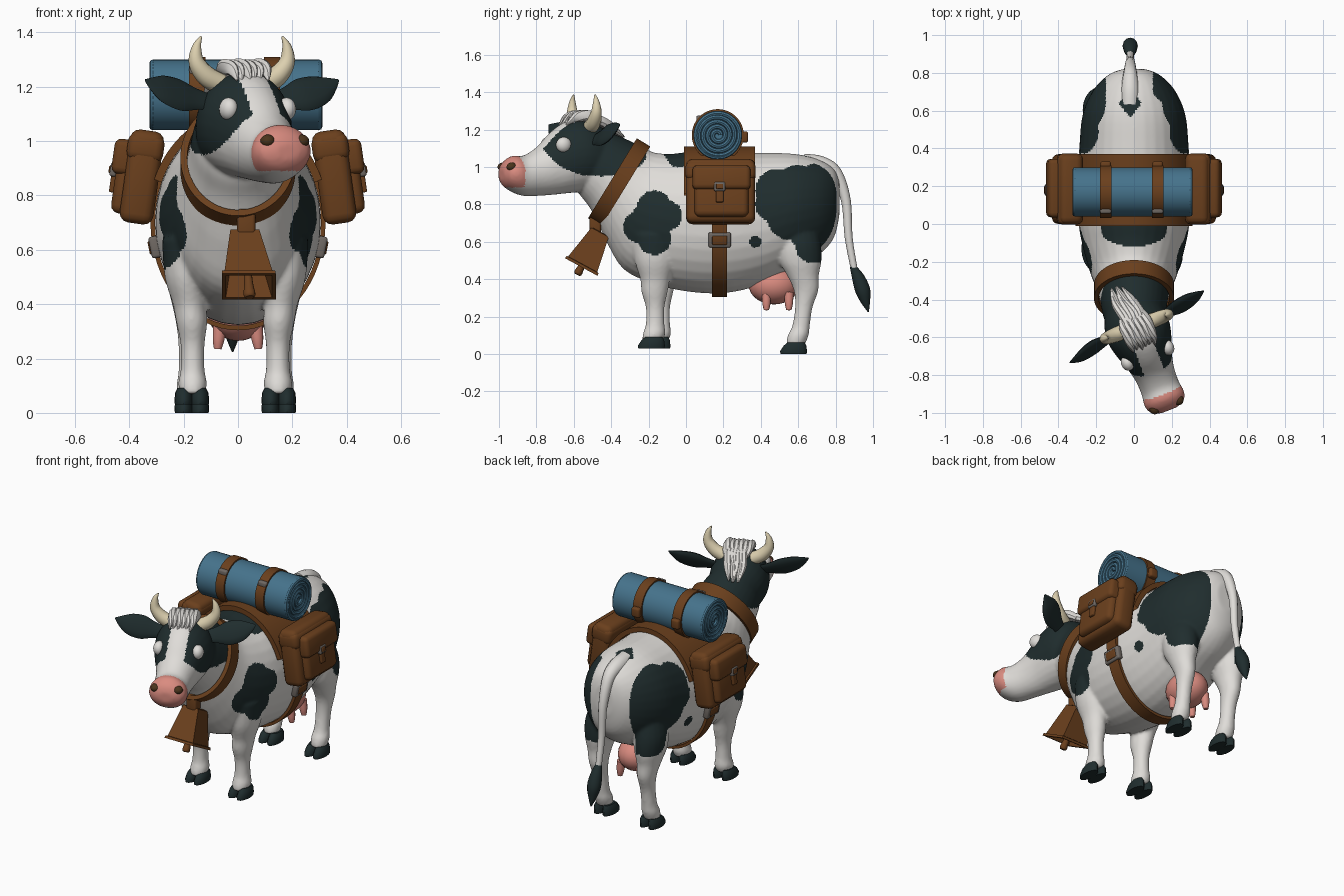
import bpy, bmesh, math, random
from mathutils import Vector as V, Matrix

random.seed(4)
if "Cube" in bpy.data.objects:
    bpy.data.objects.remove(bpy.data.objects["Cube"])
def material(name, *rgb):
    m = bpy.data.materials.new(name)
    m.use_nodes = True
    m.diffuse_color = (*rgb, 1)
    m.node_tree.nodes["Principled BSDF"].inputs["Base Color"].default_value = (*rgb, 1)
    return m
WHITE = material("white_hide", .74, .72, .69)
DARK = material("dark_hide", .014, .026, .027)
PINK = material("pink_skin", .7, .26, .215)
BROWN = material("brown_leather", .145, .05, .012)
BLUE = material("blue_blanket", .06, .17, .26)
HORN = material("cream_horn", .72, .63, .43)
METAL = material("grey_metal", .16, .14, .125)
NOSTRIL = material("dark_brown", .07, .035, .012)

# ---- helpers ----
def finish(name, bm, *mats, sharp=.7):
    bmesh.ops.recalc_face_normals(bm, faces=bm.faces[:])
    me = bpy.data.meshes.new(name)
    bm.to_mesh(me)
    for m in mats:
        me.materials.append(m)
    me.shade_smooth()
    me.set_sharp_from_angle(angle=sharp)
    ob = bpy.data.objects.new(name, me)
    bpy.context.collection.objects.link(ob)
    return ob
def spline(rows, n=4):
    """Smooth interpolation between rows of numbers."""
    out = []
    for i in range(len(rows) - 1):
        quad = [rows[min(max(i + k, 0), len(rows) - 1)] for k in (-1, 0, 1, 2)]
        for t in (k / n for k in range(n)):
            out.append([.5 * (2*b + (c-a)*t + (2*a-5*b+4*c-d)*t*t + (3*b-a-3*c+d)*t**3)
                        for a, b, c, d in zip(*quad)])
    return out + [list(rows[-1])]
def loft(bm, rings, n=20, start=0):
    """Skin closed rings, each given as centre and two radius vectors."""
    angles = [start + math.tau * i / n for i in range(n)]
    loops = [[bm.verts.new(c + u * math.cos(a) + v * math.sin(a)) for a in angles] for c, u, v in rings]
    for a, b in zip(loops, loops[1:]):
        for i in range(n):
            bm.faces.new((a[i], a[(i+1) % n], b[(i+1) % n], b[i]))
    bm.faces.new(loops[0])
    bm.faces.new(loops[-1])
def flat_ring(z, x, y, rx, ry):
    return V((x, y, z)), V((rx, 0, 0)), V((0, ry, 0))
def tube(name, rows, mat, flat=1, ref=V((.3, .9, .2)), n=12):
    """Tapered tube along (x, y, z, radius) rows."""
    rows, rings, bm = spline(rows, 5), [], bmesh.new()
    pts = [V(r[:3]) for r in rows]
    for i, r in enumerate(rows):
        t = pts[min(i+1, len(pts)-1)] - pts[max(i-1, 0)]
        u = t.cross(ref).normalized()
        rings.append((pts[i], u * r[3], t.cross(u).normalized() * r[3] * flat))
    loft(bm, rings, n)
    finish(name, bm, mat)
def box(name, loc, size, mat, tilt=0, bevel=.02):
    bm = bmesh.new()
    bmesh.ops.create_cube(bm, size=1, matrix=Matrix.Diagonal((*size, 1)))
    bmesh.ops.bevel(bm, geom=bm.edges[:], offset=bevel, segments=3, profile=.5, affect='EDGES')
    bm.transform(Matrix.Translation(loc) @ Matrix.Rotation(tilt, 4, 'Y'))
    finish(name, bm, mat)
def blob(name, loc, size, mat, yaw=0):
    bm = bmesh.new()
    bmesh.ops.create_uvsphere(bm, u_segments=24, v_segments=14, radius=1)
    bm.transform(Matrix.Translation(loc) @ Matrix.Rotation(yaw, 4, 'Z') @ Matrix.Diagonal((*size, 1)))
    finish(name, bm, mat)
def band(name, c, u, v, axis, thick, a0=0, a1=math.tau, n=64):
    """Leather strap bent round an ellipse, over an arc or the full turn."""
    bm, secs = bmesh.new(), []
    for a in (a0 + (a1 - a0) * i / n for i in range(n + 1)):
        x, y = u * math.cos(a), v * math.sin(a)
        inner, outer = c + x + y, c + x * (1 + thick / u.length) + y * (1 + thick / v.length)
        secs.append([bm.verts.new(p) for p in (inner - axis, outer - axis, outer + axis, inner + axis)])
    for s, t in zip(secs, secs[1:]):
        for k in range(4):
            bm.faces.new((s[k], s[(k+1) % 4], t[(k+1) % 4], t[k]))
    bmesh.ops.remove_doubles(bm, verts=bm.verts[:], dist=1e-4)
    finish(name, bm, BROWN)

# ---- head frame: sideways, forward, up ----
YAW = math.radians(21)
ROT, HEAD = Matrix.Rotation(YAW, 3, 'Z'), V((-.022, -.45, 0))
def H(l, d, z):
    return HEAD + ROT @ V((l, -d, z))

# ---- body, legs and head fused into one hide ----
bm = bmesh.new()
trunk = [(.82, .92, .82, .74, .06), (.79, .99, .79, .62, .135), (.71, 1.04, .71, .53, .215),
         (.58, 1.07, .58, .46, .272), (.4, 1.075, .4, .37, .29), (.2, 1.08, .2, .325, .305),
         (.02, 1.08, 0, .335, .295), (-.08, 1.07, -.17, .375, .27), (-.16, 1.075, -.33, .45, .235),
         (-.2, 1.09, -.42, .59, .208), (-.235, 1.108, -.475, .71, .19), (-.29, 1.135, -.52, .79, .178),
         (-.38, 1.175, -.57, .855, .165), (-.46, 1.2, -.6, .92, .14)]
loft(bm, [(V((0, (yt + yb) / 2, (zt + zb) / 2)), V((w, 0, 0)), V((0, (yt - yb) / 2, (zt - zb) / 2)))
          for yt, zt, yb, zb, w in spline(trunk)], 32)
skull = [(-.06, 1.17, .89, .11), (.04, 1.23, .87, .16), (.13, 1.255, .865, .172), (.21, 1.24, .858, .155),
         (.29, 1.185, .85, .127), (.37, 1.105, .845, .108), (.45, 1.06, .845, .105),
         (.51, 1.06, .865, .112), (.555, 1.03, .895, .092), (.575, .99, .93, .045)]
loft(bm, [(H(0, d, (zt + zb) / 2), ROT @ V((w, 0, 0)), V((0, 0, (zt - zb) / 2)))
          for d, zt, zb, w in spline(skull)], 28)
front_leg = [(.64, .18, -.16, .09, .13), (.5, .18, -.165, .08, .11), (.4, .168, -.165, .062, .08),
             (.33, .16, -.168, .057, .07), (.25, .157, -.165, .044, .05), (.16, .157, -.165, .044, .05),
             (.11, .157, -.17, .053, .06), (.07, .157, -.18, .046, .055)]
hind_leg = [(.74, .13, .58, .09, .11), (.6, .165, .6, .095, .12), (.5, .172, .61, .085, .115),
            (.42, .172, .625, .066, .085), (.34, .168, .642, .052, .066), (.25, .165, .63, .044, .047),
            (.15, .165, .615, .044, .047), (.1, .165, .6, .052, .056), (.05, .165, .585, .045, .05)]
hoof_rings = [(0, 0, .032, .07), (.015, 0, .034, .072), (.045, .008, .031, .06), (.062, .014, .022, .045)]
for s in (-1, 1):
    back = .03 if s < 0 else 0
    for name, leg, z0, y0, dy in (("front_hoof", front_leg, .03, -.185 + back, back),
                                  ("hind_hoof", hind_leg, 0, .575, 0)):
        loft(bm, [flat_ring(z, s * x - .01, y + dy, rx, ry) for z, x, y, rx, ry in spline(leg)])
        hoof = bmesh.new()
        for toe in (-.04, .02):
            loft(hoof, [flat_ring(z0 + z, s * .16 + toe, y0 + y, rx, ry) for z, y, rx, ry in hoof_rings], 16)
        finish(name, hoof, DARK)
hide = finish("cow_hide", bm)
mod = hide.modifiers.new("fuse", 'REMESH')
mod.mode, mod.voxel_size = 'VOXEL', .0095
mod = hide.modifiers.new("soften", 'SMOOTH')
mod.factor, mod.iterations = .5, 6
mesh = bpy.data.meshes.new_from_object(hide.evaluated_get(bpy.context.evaluated_depsgraph_get()))
hide.modifiers.clear()
hide.data = mesh
mesh.materials.clear()
for m in (WHITE, DARK, PINK):
    mesh.materials.append(m)

# ---- hide markings: circles (y, z, radius) on both flanks ----
shoulder = [(-.17, .785, .09), (-.1, .74, .08), (-.25, .68, .085), (-.17, .62, .09), (-.19, .72, .1)]
flank = [(.6, .86, .15), (.7, .92, .1), (.72, .8, .12), (.67, .68, .13), (.68, .58, .095),
         (.49, .87, .12), (.46, .8, .09), (.56, .74, .13), (.37, .6, .032)]
def hit(spots, p):
    return any((p.y - y) ** 2 + (p.z - z) ** 2 < r * r for y, z, r in spots)
for f in mesh.polygons:
    p = f.center
    loc = ROT.transposed() @ (p - HEAD)
    l, d, z, x = abs(loc.x), -loc.y, p.z, abs(p.x)
    face = ((d - .08) / .28) ** 2 + ((z - 1.12) / .17) ** 2 < 1 and (l > .055 or d < .04)
    back = z > 1 and (p.y / .12) ** 2 + (x / .2) ** 2 < 1
    rump = z > .95 and abs(p.x + .02) / .06 + abs(p.y - .64) / .08 < 1
    sides = x > .13 and hit(shoulder, p) or x > (.1 if p.x > 0 else .15) and hit(flank, p)
    nose = d > .478 + .15 * max(0, z - 1) and z > .89
    f.material_index = 2 if nose else int(face or back or rump or sides)
mesh.shade_smooth()

# ---- head details ----
horn = [(.085, .1, 1.21, .04), (.14, .1, 1.24, .038), (.178, .1, 1.29, .03),
        (.178, .1, 1.345, .018), (.16, .1, 1.385, .004)]
ear = [(.1, 0, 1.14, .03), (.18, .01, 1.155, .046), (.25, .02, 1.17, .068),
       (.32, .035, 1.19, .06), (.37, .045, 1.21, .03), (.4, .05, 1.225, .004)]
for s in (-1, 1):
    blob("eye", H(s * .114, .262, 1.118), (.034, .042, .042), WHITE, YAW)
    blob("nostril", H(s * .066, .54, 1.0), (.028, .03, .024), NOSTRIL, YAW + s * .5)
    tube("horn", [(*H(s * l, d, z), r) for l, d, z, r in horn], HORN)
    tube("ear", [(*H(s * l, .1 - s * d, z), r) for l, d, z, r in ear], DARK, .3, ROT @ V((0, -.85, .5)))
for i in range(6):
    l, j = (i - 2.5) * .026, random.uniform(-.02, .02)
    tube("forelock", [(*H(l * .8, .03, 1.24), .02), (*H(l, .09, 1.275 + j / 3), .03),
                      (*H(l, .17, 1.268 + j / 3), .027), (*H(l * .9 + j / 2, .23 + j, 1.225), .005)],
         WHITE, .8, n=8)
    tube("mane_lock", [(*H(l * .6, .1, 1.265), .025), (*H(l * .7, .03, 1.25), .028),
                       (*H(l * .6 + j - .01, -.05, 1.21), .026),
                       (*H(l * .4 + j - .02, -.12 + j, 1.16), .005)], WHITE, .8, n=8)

# ---- tail and udder ----
side = V((1, 0, 0))
tube("tail", [(-.02, .63, 1.02, .05), (-.02, .72, 1.01, .048), (-.02, .8, .965, .036), (-.02, .855, .82, .026),
              (-.02, .87, .62, .021), (-.02, .9, .45, .018)], WHITE, ref=side)
tube("tail_tuft", [(-.02, .89, .47, .015), (-.02, .92, .41, .033), (-.02, .945, .34, .04),
                   (-.02, .96, .28, .025), (-.02, .975, .225, .003)], DARK, ref=side)
blob("udder", (0, .47, .37), (.112, .135, .105), PINK)
for x, y in ((-.065, .43), (.065, .43), (-.065, .55), (.065, .55)):
    tube("teat", [(x, y, .33, .026), (x * 1.1, y, .27, .022), (x * 1.15, y, .235, .014)], PINK)

# ---- collar and bell ----
top, low = V((0, -.24, 1.11)), V((0, -.475, .725))
v = (top - low) / 2
band("collar", (top + low) / 2, V((.187, 0, 0)), v, side.cross(v).normalized() * .042, .025)
box("bell_strap", (.03, -.485, .69), (.068, .06, .12), BROWN, bevel=.012)
bell_top = V((.025, -.46, .65))
down = V((.04, -.56, .465)) - bell_top
across = down.cross(side).normalized()
bm = bmesh.new()
loft(bm, [(bell_top + down * t, side * r, across * r) for t, r in
          ((-.02, .055), (0, .075), (.92, .125), (.93, .138), (1, .14), (1, .12), (.1, .06))], 4, math.pi / 4)
finish("bell", bm, BROWN, sharp=.4)
tube("bell_clapper", [(*(bell_top + down * t), r) for t, r in
                      ((.3, .012), (.9, .016), (1.15, .022), (1.22, .016))], BROWN)

# ---- saddle, girth and bags ----
mid, ux, uz = V((0, .18, .7)), V((.305, 0, 0)), V((0, 0, .379))
band("saddle", mid, ux, uz, V((0, .19, 0)), .03, .4, math.pi - .4)
band("girth_strap", mid, ux, uz, V((0, .04, 0)), .017)
bag_parts = [("saddlebag", .354, .185, .868, (.125, .37, .345), BROWN, .035),
             ("saddlebag_lid", .34, .185, .975, (.135, .375, .1), BROWN, .03),
             ("pocket", .405, .19, .845, (.1, .29, .23), BROWN, .03),
             ("pocket_flap", .405, .19, .94, (.11, .31, .13), BROWN, .025),
             ("pocket_strap", .45, .18, .885, (.03, .04, .15), BROWN, .006),
             ("pocket_buckle", .458, .18, .895, (.025, .06, .05), METAL, .008),
             ("buckle_tongue", .462, .18, .895, (.027, .038, .028), BROWN, .005)]
for s in (-1, 1):
    for name, x, y, z, size, mat, bevel in bag_parts:
        box(name, (s * x, y, z), size, mat, -s * .14, bevel)
    box("girth_buckle", (s * .306, .18, .61), (.036, .12, .08), METAL, s * .2, .01)
    box("girth_tongue", (s * .31, .18, .61), (.038, .08, .05), BROWN, s * .2, .006)

# ---- rolled blanket ----
bm, roll = bmesh.new(), V((-.008, .17, 1.17))
turns = [(.015 + .0021 * i, i * math.tau / 12) for i in range(48)] + [(.117, i * .5) for i in range(14)]
loft(bm, [(roll + side * x, V((0, .13, 0)), V((0, 0, .13))) for x in (-.305, .305)], 40)
finish("blanket_roll", bm, BLUE)
for x in (-.305, .305):
    tube("blanket_spiral", [(roll.x + x, roll.y + r * math.cos(a), roll.z + r * math.sin(a), .0135)
                            for r, a in turns], BLUE, ref=side, n=8)
for x in (-.15, .125):
    band("blanket_strap", V((x, roll.y, roll.z)), V((0, .128, 0)), V((0, 0, .128)), V((.03, 0, 0)), .011)
    box("blanket_buckle", (x, .07, 1.255), (.06, .03, .04), METAL, 0, .01)
    box("strap_end", (x, .31, 1.16), (.055, .045, .06), BROWN, 0, .012)
